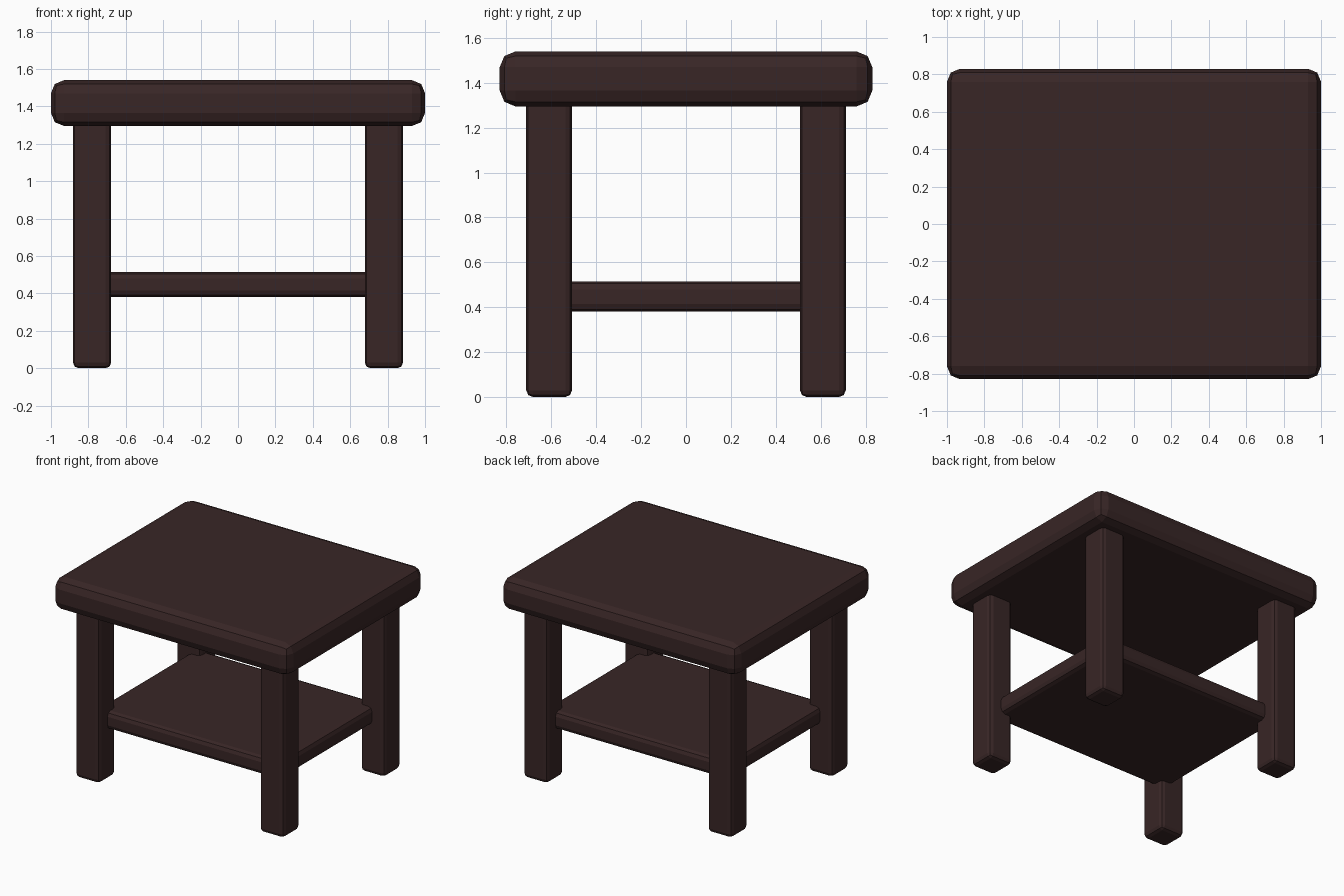
import bpy
import bmesh

if "Cube" in bpy.data.objects:
    bpy.data.objects.remove(bpy.data.objects["Cube"])

# Single dark wood colour
wood = bpy.data.materials.new("dark_brown_wood")
wood.diffuse_color = (0.040, 0.019, 0.019, 1.0)
wood.use_nodes = True
wood.node_tree.nodes["Principled BSDF"].inputs["Base Color"].default_value = wood.diffuse_color


def rounded_box(name, lo, hi, bevel):
    """Box between two corners with two-segment rounded edges."""
    bm = bmesh.new()
    bmesh.ops.create_cube(bm, size=1.0)
    for v in bm.verts:
        v.co = [(a + b) / 2 + c * (b - a) for a, b, c in zip(lo, hi, v.co)]
    bmesh.ops.bevel(bm, geom=bm.edges[:], offset=bevel, segments=2,
                    profile=0.5, affect='EDGES')
    mesh = bpy.data.meshes.new(name)
    bm.to_mesh(mesh)
    bm.free()
    mesh.materials.append(wood)
    obj = bpy.data.objects.new(name, mesh)
    bpy.context.collection.objects.link(obj)
    return obj


# Thick table top
rounded_box("table_top", (-1, -0.83, 1.295), (1, 0.83, 1.54), 0.07)

# Lower shelf, reaching to the leg centres
rounded_box("lower_shelf", (-0.78, -0.61, 0.38), (0.78, 0.61, 0.515), 0.035)

# Four square legs, tops sunk into the table top
for side, x in (("left", -0.78), ("right", 0.78)):
    for end, y in (("front", -0.61), ("back", 0.61)):
        rounded_box(f"{end}_{side}_leg", (x - 0.102, y - 0.102, 0),
                    (x + 0.102, y + 0.102, 1.37), 0.03)
